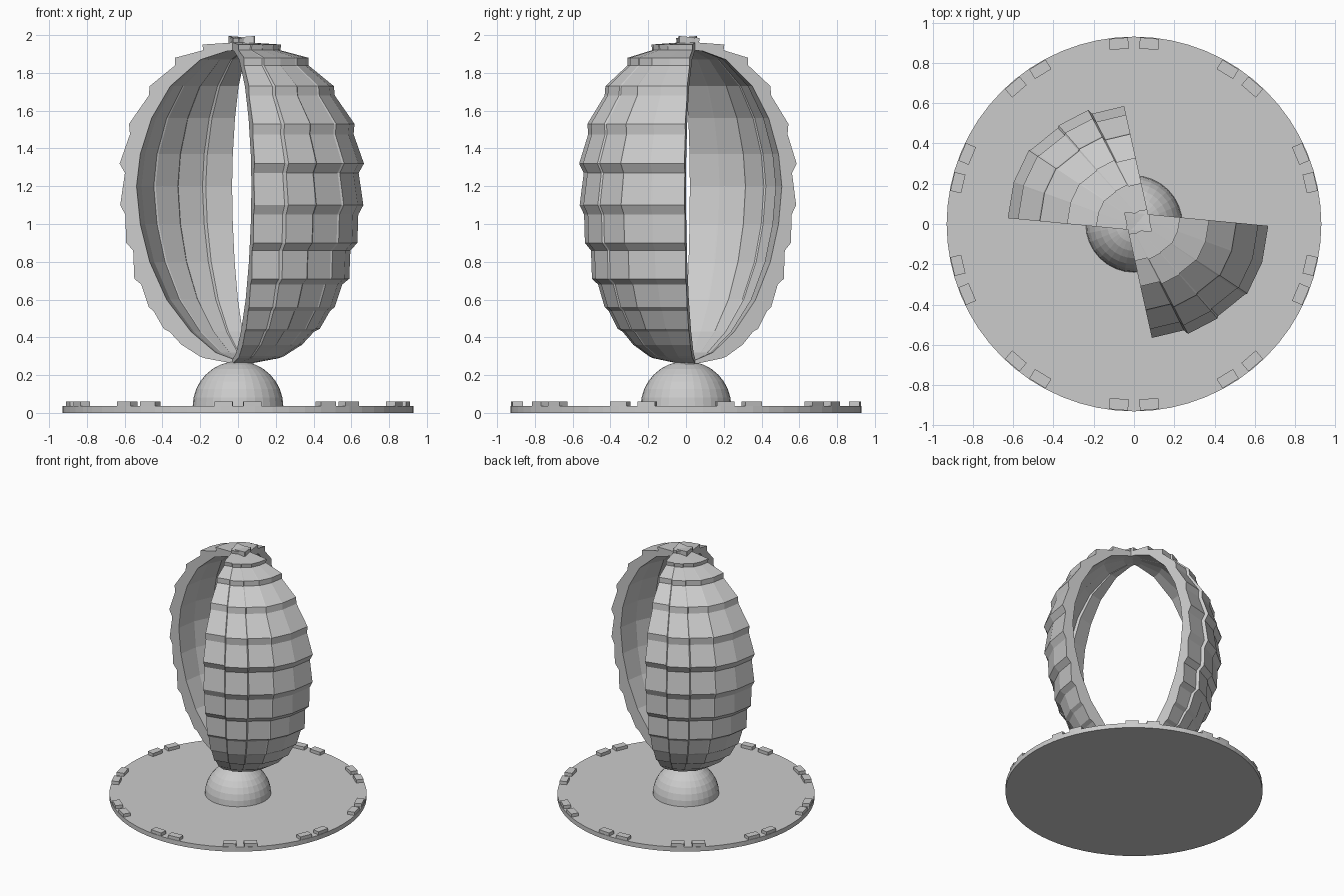
import bpy, bmesh, math
from mathutils import Matrix, Vector

if "Cube" in bpy.data.objects:
    bpy.data.objects.remove(bpy.data.objects["Cube"])


def make_object(name, bm):
    bmesh.ops.recalc_face_normals(bm, faces=bm.faces)
    me = bpy.data.meshes.new(name)
    bm.to_mesh(me)
    bm.free()
    ob = bpy.data.objects.new(name, me)
    bpy.context.collection.objects.link(ob)
    return ob


# Round base plate
bm = bmesh.new()
bmesh.ops.create_cone(bm, cap_ends=True, segments=64, radius1=0.93, radius2=0.93,
                      depth=0.036, matrix=Matrix.Translation((0, 0, 0.018)))
make_object("base_plate", bm)

# Ten pairs of raised blocks around the rim
bm = bmesh.new()
for i in range(10):
    for side in (-4.8, 4.8):
        a = math.radians(18 + 36 * i + side)
        m = (Matrix.Rotation(a, 4, 'Z') @ Matrix.Translation((0.898, 0, 0.046))
             @ Matrix.Diagonal((0.055, 0.095, 0.03, 1)))
        bmesh.ops.create_cube(bm, size=1, matrix=m)
make_object("rim_blocks", bm)

# Half dome in the middle of the plate
bm = bmesh.new()
bmesh.ops.create_uvsphere(bm, u_segments=32, v_segments=16, radius=0.24)
bmesh.ops.bisect_plane(bm, geom=bm.verts[:] + bm.edges[:] + bm.faces[:],
                       plane_co=(0, 0, 0), plane_no=(0, 0, -1), clear_outer=True)
bmesh.ops.translate(bm, verts=bm.verts, vec=(0, 0, 0.034))
make_object("dome", bm)

# Shell cross-section: overlapping outer rows (lower lip, then start of next row)
OUTER = [(0.005, 1.995), (0.13, 1.985), (0.125, 1.96), (0.28, 1.95), (0.275, 1.92),
         (0.425, 1.88), (0.425, 1.84), (0.56, 1.73), (0.565, 1.68), (0.67, 1.53),
         (0.665, 1.475), (0.72, 1.32), (0.692, 1.27), (0.717, 1.10), (0.69, 1.05),
         (0.685, 0.90), (0.648, 0.86), (0.642, 0.71), (0.605, 0.68), (0.565, 0.56),
         (0.54, 0.54), (0.485, 0.445), (0.455, 0.43), (0.39, 0.36), (0.365, 0.345),
         (0.295, 0.30), (0.27, 0.29), (0.12, 0.262), (0.04, 0.255)]
INNER = [(0.04, 0.265), (0.09, 0.275), (0.21, 0.32), (0.34, 0.43), (0.47, 0.60),
         (0.56, 0.80), (0.61, 1.0), (0.63, 1.2), (0.61, 1.37), (0.55, 1.56),
         (0.45, 1.73), (0.29, 1.87), (0.15, 1.915), (0.005, 1.93)]
# Radius scale at the start and end of each of the five stepped columns
COLUMNS = [(0.89, 0.915), (0.95, 0.978), (0.968, 1.01), (1.02, 1.015), (1.012, 1.0)]


def shell(name, axis, start):
    bm = bmesh.new()
    rings = []
    for i, pair in enumerate(COLUMNS):
        for end, k in enumerate(pair):
            shift = 14.4 * (i + end)
            if end == 0 and i > 0:
                shift += 0.8
            a = math.radians(start + shift)
            rings.append([bm.verts.new((axis[0] + r * k * math.cos(a),
                                        axis[1] + r * k * math.sin(a), z))
                          for r, z in OUTER + INNER])
    n = len(rings[0])
    for p, q in zip(rings, rings[1:]):
        for j in range(n):
            bm.faces.new((p[j], p[(j + 1) % n], q[(j + 1) % n], q[j]))
    caps = [bm.faces.new(rings[0]), bm.faces.new(rings[-1])]
    bmesh.ops.recalc_face_normals(bm, faces=bm.faces)
    bmesh.ops.triangulate(bm, faces=caps)
    return make_object(name, bm)


# Two facing shells, half a turn apart
shell("front_shell", (-0.05, 0.06), -77.5)
shell("back_shell", (0.09, -0.04), 102.5)
